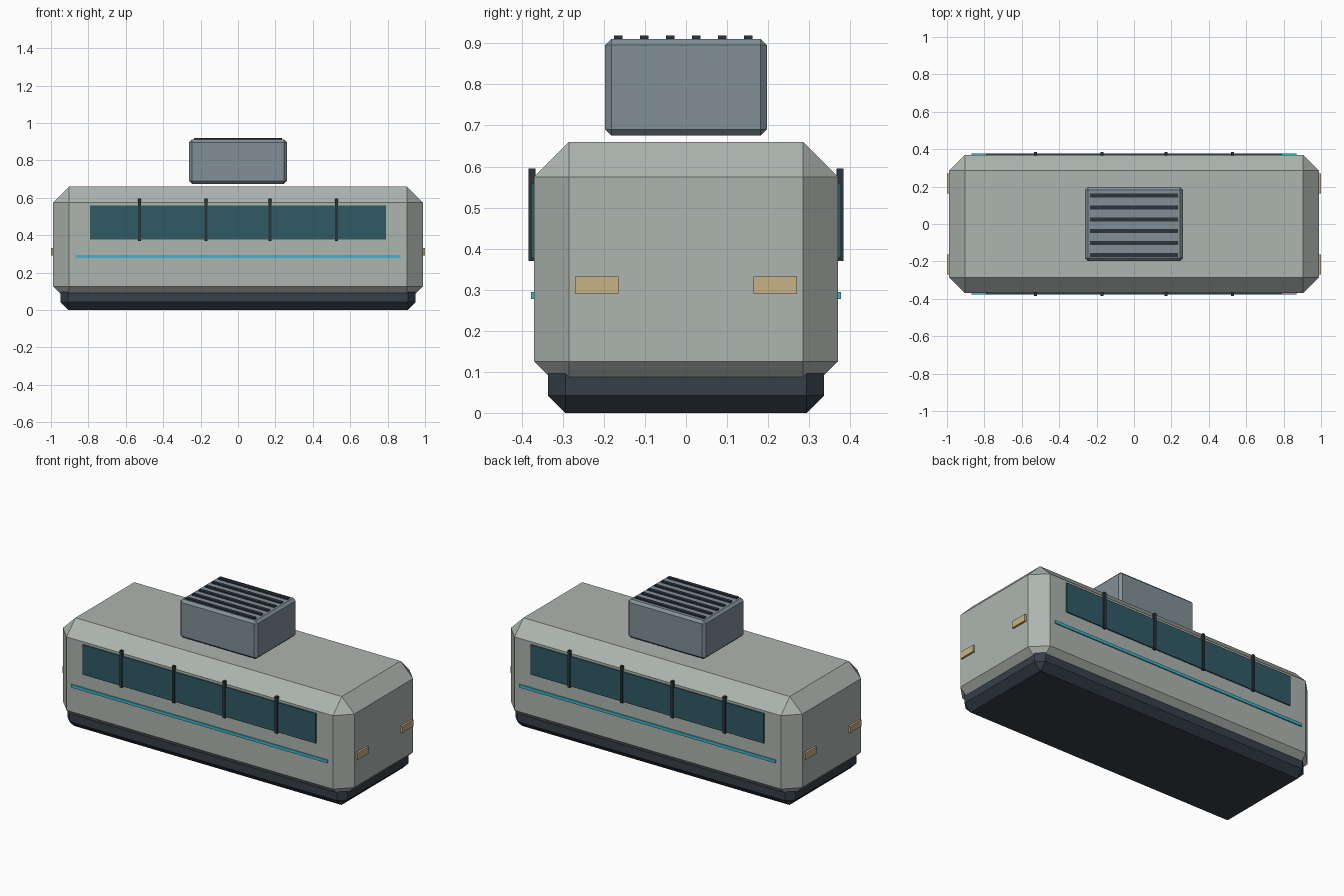
import bpy
import bmesh
from mathutils import Matrix

if "Cube" in bpy.data.objects:
    bpy.data.objects.remove(bpy.data.objects["Cube"])


def material(name, r, g, b):
    m = bpy.data.materials.new(name)
    m.diffuse_color = (r, g, b, 1)
    m.use_nodes = True
    m.node_tree.nodes["Principled BSDF"].inputs["Base Color"].default_value = m.diffuse_color
    return m


HULL = material("pale_grey", 0.42, 0.46, 0.43)
DARK = material("dark_slate", 0.035, 0.05, 0.065)
TRIM = material("dark_trim", 0.025, 0.035, 0.042)
GLASS = material("teal_glass", 0.03, 0.10, 0.13)
CYAN = material("cyan", 0.05, 0.47, 0.60)
TAN = material("warm_lamp", 0.58, 0.45, 0.23)
STEEL = material("blue_grey", 0.22, 0.28, 0.31)


def box(name, xs, ys, zs, mat, chamfer=0):
    """Box spanning the given ranges, with optional flat chamfered edges."""
    spans = (xs, ys, zs)
    size = [abs(b - a) for a, b in spans]
    centre = [(a + b) / 2 for a, b in spans]
    bm = bmesh.new()
    bmesh.ops.create_cube(bm, size=1, matrix=Matrix.Diagonal((*size, 1)))
    if chamfer:
        bmesh.ops.bevel(bm, geom=bm.edges[:], offset=chamfer, segments=1,
                        affect='EDGES')
    mesh = bpy.data.meshes.new(name)
    bm.to_mesh(mesh)
    bm.free()
    mesh.materials.append(mat)
    obj = bpy.data.objects.new(name, mesh)
    obj.location = centre
    bpy.context.collection.objects.link(obj)
    return obj


# Main shell and the darker skirt under it
box("body", (-0.988, 0.988), (-0.37, 0.37), (0.04, 0.66), HULL, 0.085)
box("base_skirt", (-0.95, 0.95), (-0.336, 0.336), (0, 0.138), DARK, 0.042)

# Roof unit, hovering just above the roof, with its vent slats
box("roof_unit", (-0.262, 0.262), (-0.197, 0.197), (0.675, 0.911), STEEL, 0.015)
for i in range(6):
    y = -0.165 + i * 0.0634
    box(f"vent_slat_{i + 1}", (-0.235, 0.235), (y - 0.0105, y + 0.0105),
        (0.908, 0.919), TRIM)

# Long window, mullions and stripe on both sides
for side, s in (("front", -1), ("back", 1)):
    box(f"{side}_window", (-0.79, 0.79), (s * 0.362, s * 0.377), (0.377, 0.56), GLASS)
    box(f"{side}_stripe", (-0.87, 0.87), (s * 0.362, s * 0.377), (0.277, 0.295), CYAN)
    for i, x in enumerate((-0.526, -0.172, 0.172, 0.526)):
        box(f"{side}_mullion_{i + 1}", (x - 0.008, x + 0.008),
            (s * 0.367, s * 0.384), (0.37, 0.595), TRIM)

# Pair of lamps on each end
for end, e in (("left", -1), ("right", 1)):
    for pos, s in (("front", -1), ("back", 1)):
        box(f"{end}_{pos}_lamp", (e * 0.975, e * 1.0), (s * 0.164, s * 0.27),
            (0.291, 0.332), TAN)
